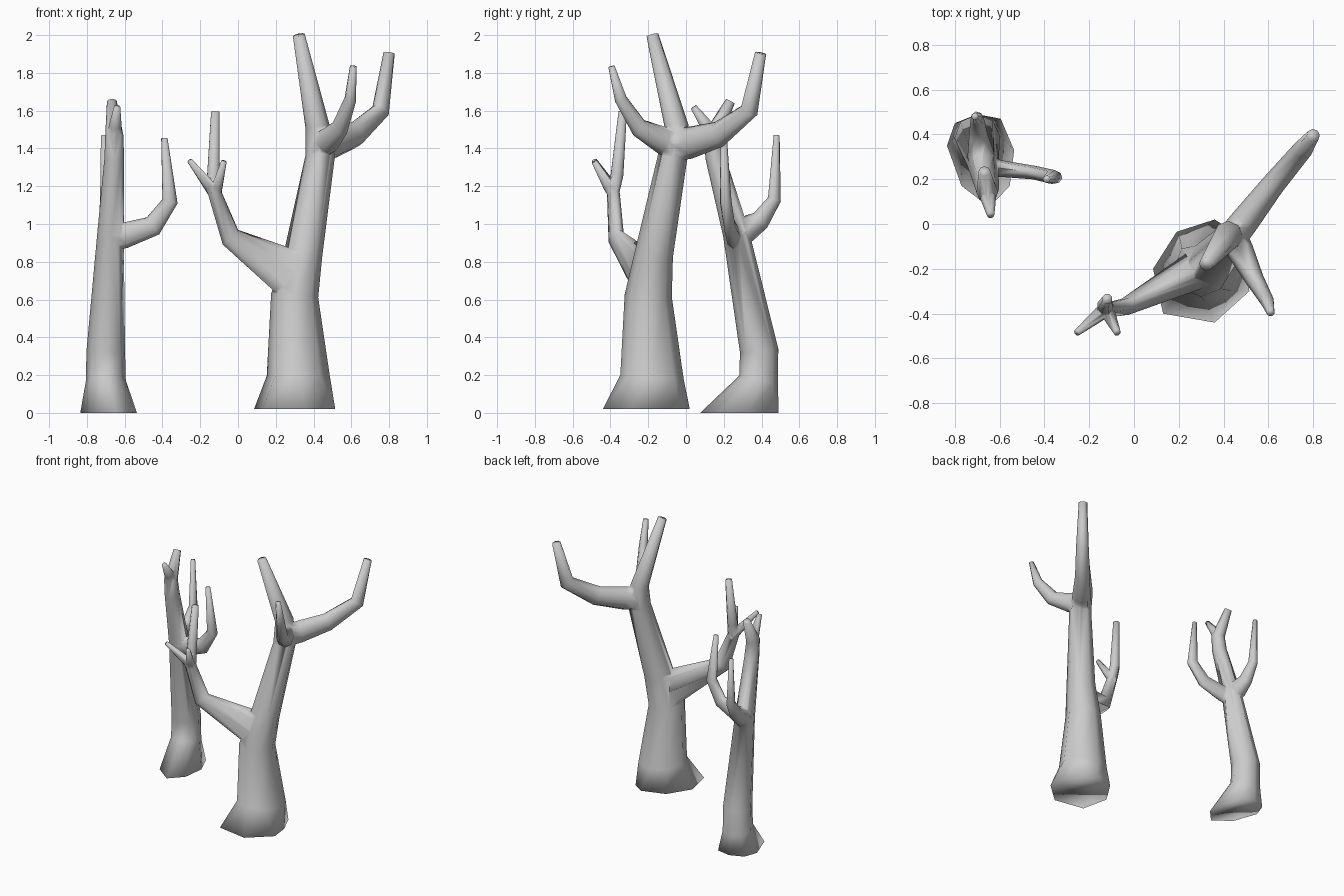
import bpy, bmesh, math
from mathutils import Vector

SIDES = 8


def limb(name, nodes, base=None):
    """Tapered eight-sided tube through (x, y, z, radius[, sideways squash]) nodes;
    base = optional outline of the first ring."""
    pts = [Vector(n[:3]) for n in nodes]
    bm = bmesh.new()
    rings, u = [], None
    for i, p in enumerate(pts):
        t = Vector((0, 0, 0))
        if i > 0:
            t += (p - pts[i - 1]).normalized()
        if i < len(pts) - 1:
            t += (pts[i + 1] - p).normalized()
        t.normalize()
        if u is None:
            u = Vector((1, 0, 0)) if base else t.cross(Vector((0, 0, 1)))
        u = (u - t * u.dot(t)).normalized()
        v = t.cross(u)
        if i == 0 and base:
            co = [Vector((x, y, p.z)) for x, y in base]
        else:
            r = nodes[i][3]
            s = nodes[i][4] if len(nodes[i]) > 4 else 1
            angs = [math.tau * k / SIDES for k in range(SIDES)]
            co = [p + (u * math.cos(a) * s + v * math.sin(a)) * r for a in angs]
        rings.append([bm.verts.new(c) for c in co])
    for a, b in zip(rings, rings[1:]):
        for k in range(SIDES):
            j = (k + 1) % SIDES
            bm.faces.new((a[k], a[j], b[j], b[k]))
    bm.faces.new(rings[0][::-1])
    bm.faces.new(rings[-1])
    bmesh.ops.recalc_face_normals(bm, faces=bm.faces)
    me = bpy.data.meshes.new(name)
    bm.to_mesh(me)
    bm.free()
    ob = bpy.data.objects.new(name, me)
    bpy.context.collection.objects.link(ob)
    return ob


def tree(name, base, trunk, branches):
    """Trunk with branches fused in, smooth all over."""
    ob = limb(name, trunk, base)
    bpy.context.view_layer.objects.active = ob
    for nodes in branches:
        br = limb("branch", nodes)
        m = ob.modifiers.new("fuse", 'BOOLEAN')
        m.operation, m.solver, m.object = 'UNION', 'EXACT', br
        bpy.ops.object.modifier_apply(modifier=m.name)
        bpy.data.objects.remove(br)
    bpy.ops.object.select_all(action='DESELECT')
    ob.select_set(True)
    bpy.ops.object.shade_smooth()


# large tree
tree("large_tree",
     [(.50, -.17), (.44, -.03), (.36, .02), (.19, -.035),
      (.085, -.2), (.13, -.40), (.36, -.44), (.515, -.30)],
     [(.30, -.21, .02, .2), (.32, -.18, .19, .168), (.30, -.20, .62, .125),
      (.345, -.17, .84, .102), (.435, -.07, 1.36, .078),
      (.42, -.05, 1.52, .064), (.322, -.178, 2.0, .032)],
     [  # back right branch
         [(.43, -.07, 1.41, .08, .85), (.50, .02, 1.43, .085, .75), (.62, .175, 1.475, .07, .75),
          (.755, .335, 1.60, .052, .85), (.80, .395, 1.905, .03)],
         # front branch
         [(.44, -.06, 1.42, .075, .9), (.475, -.12, 1.44, .075, .8), (.54, -.25, 1.51, .052, .8),
          (.595, -.345, 1.66, .036, .85), (.61, -.395, 1.835, .018)],
         # left branch with three twigs
         [(.27, -.21, .74, .132, .65), (-.04, -.37, .93, .06, .65), (-.125, -.385, 1.17, .04, .85),
          (-.13, -.365, 1.26, .036), (-.12, -.335, 1.595, .024)],
         [(-.115, -.375, 1.14, .03), (-.15, -.40, 1.20, .032), (-.255, -.485, 1.335, .015)],
         [(-.118, -.38, 1.15, .03), (-.11, -.41, 1.20, .03), (-.075, -.485, 1.33, .016)],
     ])

# small tree
tree("small_tree",
     [(-.535, .33), (-.595, .47), (-.70, .49), (-.80, .45),
      (-.835, .35), (-.77, .17), (-.645, .075), (-.555, .17)],
     [(-.685, .29, 0, .2), (-.70, .385, .17, .106), (-.70, .387, .33, .102),
      (-.675, .265, .95, .07), (-.655, .155, 1.35, .052),
      (-.655, .14, 1.47, .048), (-.668, .235, 1.65, .026)],
     [  # front tip
         [(-.655, .15, 1.44, .04), (-.65, .11, 1.52, .034), (-.64, .04, 1.62, .017)],
         # right branch
         [(-.66, .26, .93, .07, .7), (-.60, .248, .94, .068, .55), (-.45, .23, .99, .056, .55),
          (-.36, .21, 1.12, .042, .75), (-.39, .20, 1.455, .017)],
         # back branch
         [(-.675, .27, .93, .055), (-.685, .31, .97, .075, .8), (-.695, .395, 1.02, .053, .8),
          (-.70, .468, 1.13, .036, .85), (-.71, .48, 1.47, .016)],
     ])
